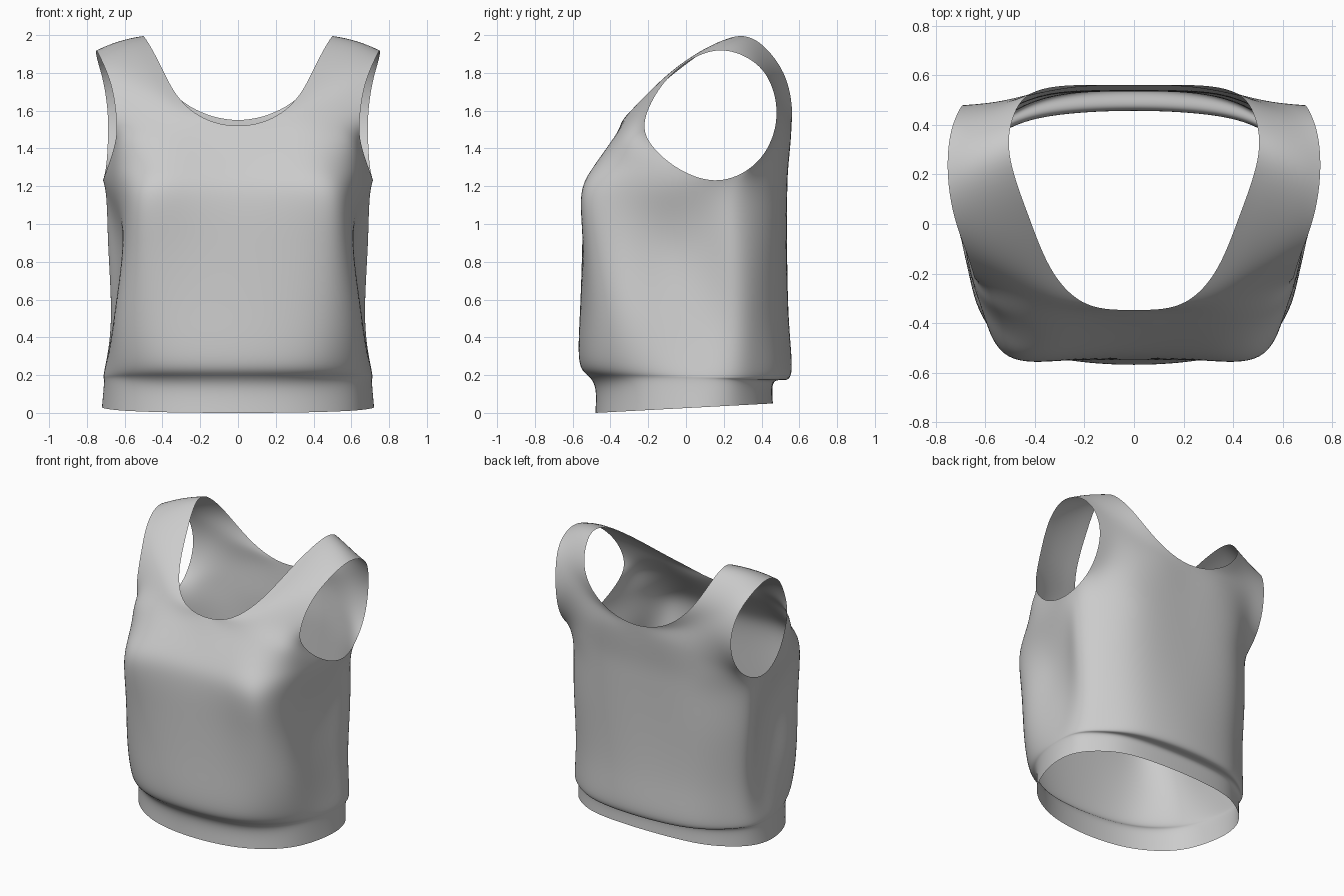
import bpy
from mathutils import Vector

# Body rings, right half: z, then x,y pairs
# front: centre front -> side seam (6 points)
FRONT = [
    (0.00, [0, -.48, .25, -.455, .45, -.38, .61, -.25, .695, -.07, .72, .10]),
    (0.13, [0, -.48, .25, -.455, .45, -.38, .61, -.25, .69, -.07, .71, .10]),
    (0.20, [0, -.52, .26, -.495, .46, -.415, .61, -.27, .69, -.08, .71, .10]),
    (0.28, [0, -.567, .28, -.542, .48, -.462, .625, -.30, .69, -.09, .705, .10]),
    (0.55, [0, -.56, .28, -.545, .505, -.48, .64, -.32, .655, -.10, .655, .10]),
    (0.88, [0, -.55, .28, -.545, .515, -.51, .61, -.33, .60, -.12, .645, .10]),
    (1.15, [0, -.535, .27, -.545, .505, -.54, .605, -.36, .66, -.13, .69, .13]),
]
# back: behind the side seam -> centre back (5 points)
BACK = [
    (0.05, [.68, .24, .58, .34, .44, .415, .24, .45, 0, .46]),
    (0.15, [.68, .24, .58, .34, .44, .415, .24, .45, 0, .46]),
    (0.175, [.685, .25, .585, .36, .44, .445, .24, .49, 0, .50]),
    (0.21, [.69, .26, .59, .38, .44, .485, .25, .54, 0, .56]),
    (0.47, [.67, .26, .59, .375, .44, .475, .25, .528, 0, .545]),
    (0.85, [.69, .25, .61, .38, .45, .485, .25, .528, 0, .535]),
    (1.13, [.69, .26, .61, .38, .45, .49, .25, .532, 0, .535]),
]
UNDERARM = (.715, .15, 1.23)
# Upper rows, neck/centre edge -> armhole edge
CHEST = [
    [(0, -.475, 1.30), (.24, -.485, 1.30), (.46, -.475, 1.30), (.62, -.31, 1.30), (.69, -.05, 1.30)],
    [(0, -.345, 1.52), (.22, -.37, 1.47), (.42, -.38, 1.45), (.59, -.32, 1.44), (.65, -.19, 1.43)],
]
UPPER_BACK = [
    [(0, .56, 1.55), (.22, .557, 1.50), (.42, .525, 1.46), (.58, .465, 1.43), (.69, .44, 1.42)],
    [(0, .54, 1.30), (.25, .538, 1.30), (.455, .50, 1.30), (.605, .41, 1.29), (.70, .33, 1.29)],
]
# Shoulder strap: neck edge, armhole edge, bulge across
STRAP = [
    ((.19, -.325, 1.565), (.645, -.215, 1.56), .12),
    ((.33, -.19, 1.69), (.67, -.13, 1.73), .07),
    ((.42, .02, 1.86), (.72, .01, 1.86), .05),
    ((.50, .26, 1.995), (.75, .18, 1.92), .05),
    ((.49, .42, 1.93), (.745, .34, 1.87), 0),
    ((.42, .525, 1.78), (.715, .44, 1.76), -.05),
    ((.25, .56, 1.62), (.69, .48, 1.59), -.05),
]


def body_ring(front, back):
    (zf, f), (zb, b) = front, back
    flat = f + b
    pts = [(flat[i], flat[i + 1]) for i in range(0, len(flat), 2)]
    y0, y1 = pts[0][1], pts[-1][1]
    return [Vector((x, y, zf + (zb - zf) * (y - y0) / (y1 - y0))) for x, y in pts]


def strap_row(inner, outer, bulge):
    a, b = Vector(inner), Vector(outer)
    lift = (a + b) / 2 - Vector((.6, .14, 1.57))
    lift.x = 0
    lift.normalize()
    return [a.lerp(b, t) + lift * bulge * t * (1 - t) for t in (0, .25, .5, .75, 1)]


verts, faces = [], []


def add(points):
    start = len(verts)
    verts.extend(Vector(p) for p in points)
    return list(range(start, len(verts)))


def bridge(a, b):
    for i in range(len(a) - 1):
        faces.append((a[i], a[i + 1], b[i + 1], b[i]))


# Torso tube up to the underarm
rings = [add(body_ring(f, b)) for f, b in zip(FRONT, BACK)]
chest_low, back_low = add(CHEST[0]), add(UPPER_BACK[1])
rings.append(chest_low + add([UNDERARM]) + back_low[::-1])
for lo, hi in zip(rings, rings[1:]):
    bridge(lo, hi)

# Chest, over the shoulder and down the upper back
rows = [chest_low, add(CHEST[1])]
rows += [add(strap_row(*s)) for s in STRAP]
rows += [add(UPPER_BACK[0]), back_low]
for lo, hi in zip(rows, rows[1:]):
    bridge(lo, hi)

mesh = bpy.data.meshes.new("tank_top")
mesh.from_pydata(verts, [], faces)
mesh.update()
top = bpy.data.objects.new("tank_top", mesh)
bpy.context.collection.objects.link(top)
mirror = top.modifiers.new("mirror", 'MIRROR')
mirror.merge_threshold = 0.002
sub = top.modifiers.new("smooth", 'SUBSURF')
sub.levels = sub.render_levels = 3

# Push the cage outward so the smoothed cloth passes through the given points
for _ in range(3):
    bpy.context.view_layer.update()
    smooth = top.evaluated_get(bpy.context.evaluated_depsgraph_get())
    now = [v.co.copy() for v in smooth.data.vertices[:len(verts)]]
    for v, target, co in zip(mesh.vertices, verts, now):
        d = target - co
        if d.length < .12:
            v.co += d * .8
        if target.x == 0:
            v.co.x = 0
    mesh.update()
    top.update_tag()

for p in mesh.polygons:
    p.use_smooth = True
